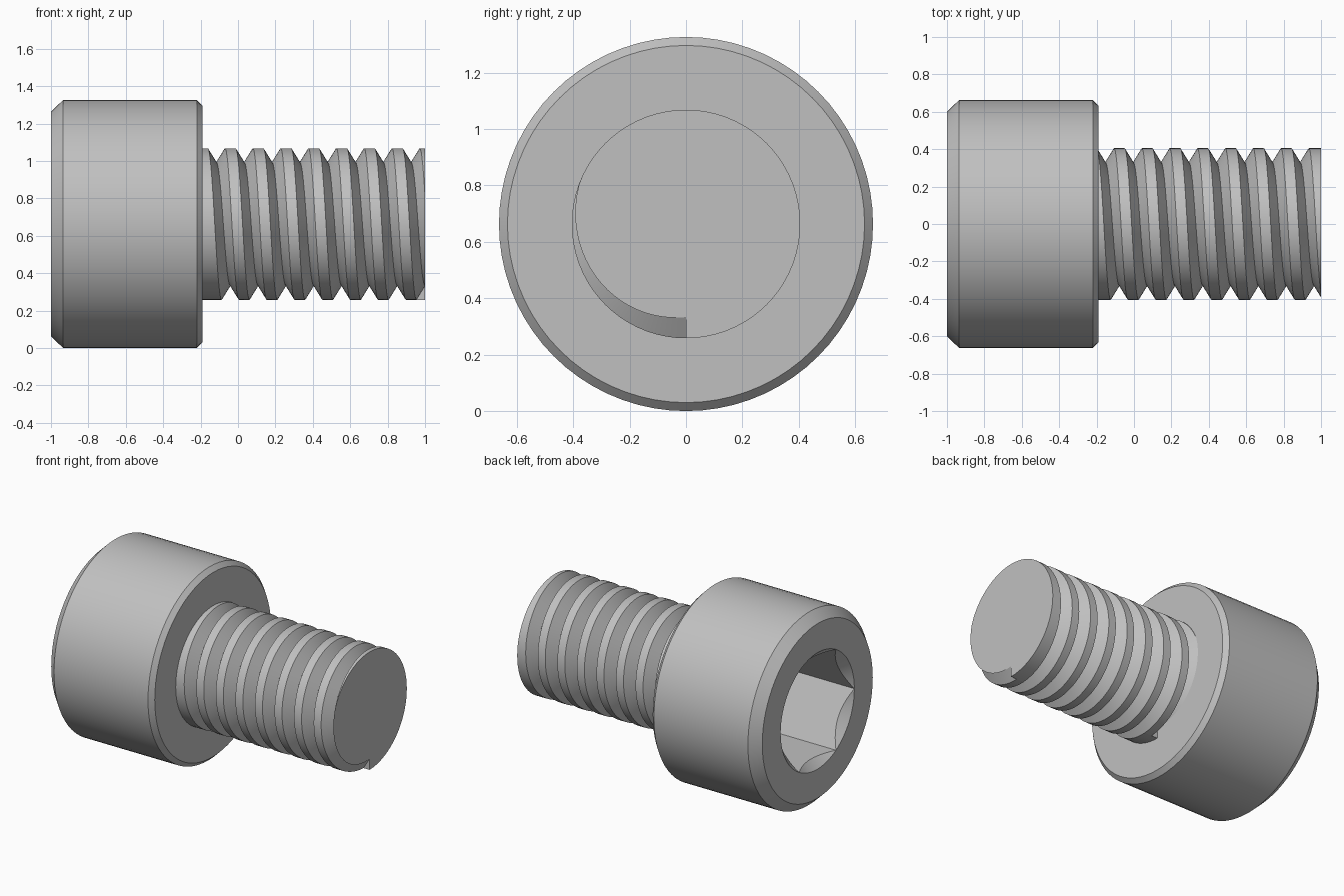
import bpy, bmesh
from math import sin, cos, pi, radians

if "Cube" in bpy.data.objects:
    bpy.data.objects.remove(bpy.data.objects["Cube"], do_unlink=True)

SEGMENTS = 72
AXIS_Z = 0.663            # the screw lies along x at this height
HEAD_R, HEAD_X = 0.663, -0.19
CREST_R, ROOT_R = 0.405, 0.33
TURNS = 8
PITCH = (1 - HEAD_X) / TURNS
GROOVE = 0.046            # half width of the thread groove
HEX_R, SOCKET_DEPTH = 0.40, 0.5

steel = bpy.data.materials.new("steel grey")
steel.use_nodes = True
GREY = (0.53, 0.53, 0.53, 1)
steel.diffuse_color = GREY
steel.node_tree.nodes["Principled BSDF"].inputs["Base Color"].default_value = GREY


def point(x, r, turn):
    """Point at radius r; the turn starts at the bottom and passes the front."""
    a = 2 * pi * turn
    return (x, -r * sin(a), AXIS_Z - r * cos(a))


def finish(name, bm):
    bmesh.ops.remove_doubles(bm, verts=bm.verts, dist=1e-5)
    bmesh.ops.recalc_face_normals(bm, faces=bm.faces)
    mesh = bpy.data.meshes.new(name)
    bm.to_mesh(mesh)
    bm.free()
    mesh.materials.append(steel)
    obj = bpy.data.objects.new(name, mesh)
    bpy.context.collection.objects.link(obj)
    bpy.ops.object.select_all(action='DESELECT')
    obj.select_set(True)
    bpy.context.view_layer.objects.active = obj
    bpy.ops.object.shade_smooth_by_angle(angle=radians(25))
    return obj


def bridge(bm, columns):
    for a, b in zip(columns, columns[1:]):
        for i in range(len(a) - 1):
            bm.faces.new((a[i], a[i + 1], b[i + 1], b[i]))


# Head: hexagonal socket, round countersink, chamfered cylinder
bm = bmesh.new()
columns = []
for i in range(SEGMENTS):
    turn = i / SEGMENTS
    # hexagon with corners at front and back
    off_flat = (2 * pi * turn) % (pi / 3) - pi / 6
    flat = (turn * 12 + 1) % 2 - 1
    hex_r = HEX_R * cos(pi / 6) / cos(flat * pi / 6)
    profile = [(-1 + SOCKET_DEPTH, hex_r), (-1 + HEX_R - hex_r, hex_r),
               (-1, HEX_R), (-1, 0.60), (-0.935, HEAD_R),
               (-0.22, HEAD_R), (HEAD_X, 0.633)]
    columns.append([bm.verts.new(point(x, r, turn)) for x, r in profile])
bm.faces.new([c[0] for c in columns])
bm.faces.new([c[-1] for c in columns])
bridge(bm, columns + columns[:1])
finish("socket_head", bm)

# Shank: one helical V groove running from the tip into the head
bm = bmesh.new()
columns = []
for i in range(SEGMENTS + 1):
    turn = i / SEGMENTS
    first = 1 - PITCH * turn
    rise = min(1, (1 - first) / GROOVE)
    tip_r = ROOT_R + (CREST_R - ROOT_R) * rise
    profile = [(1, tip_r), (min(1, first + GROOVE), tip_r)]
    for n in range(TURNS):
        c = first - PITCH * n
        if n:
            profile.append((c + GROOVE, CREST_R))
        profile += [(c, ROOT_R), (c - GROOVE, CREST_R)]
    profile.append((HEAD_X - 0.06, CREST_R))
    columns.append([bm.verts.new(point(x, r, turn)) for x, r in profile])

# the groove starts at the tip, so its first points coincide there
for a, b in zip(columns, columns[1:]):
    for j in range(len(a) - 1):
        corners = []
        for v in (a[j], a[j + 1], b[j + 1], b[j]):
            if all((v.co - w.co).length > 1e-6 for w in corners):
                corners.append(v)
        if len(corners) > 2:
            bm.faces.new(corners)

# tip face, inner end face and the small walls where the groove starts and stops
start, stop = columns[0], columns[-1]
bm.faces.new([c[0] for c in columns])
bm.faces.new([c[-1] for c in columns[:-1]])
bm.faces.new((start[2], start[3], stop[0]))
bm.faces.new((stop[-4], stop[-3], stop[-2]))
finish("threaded_shank", bm)
